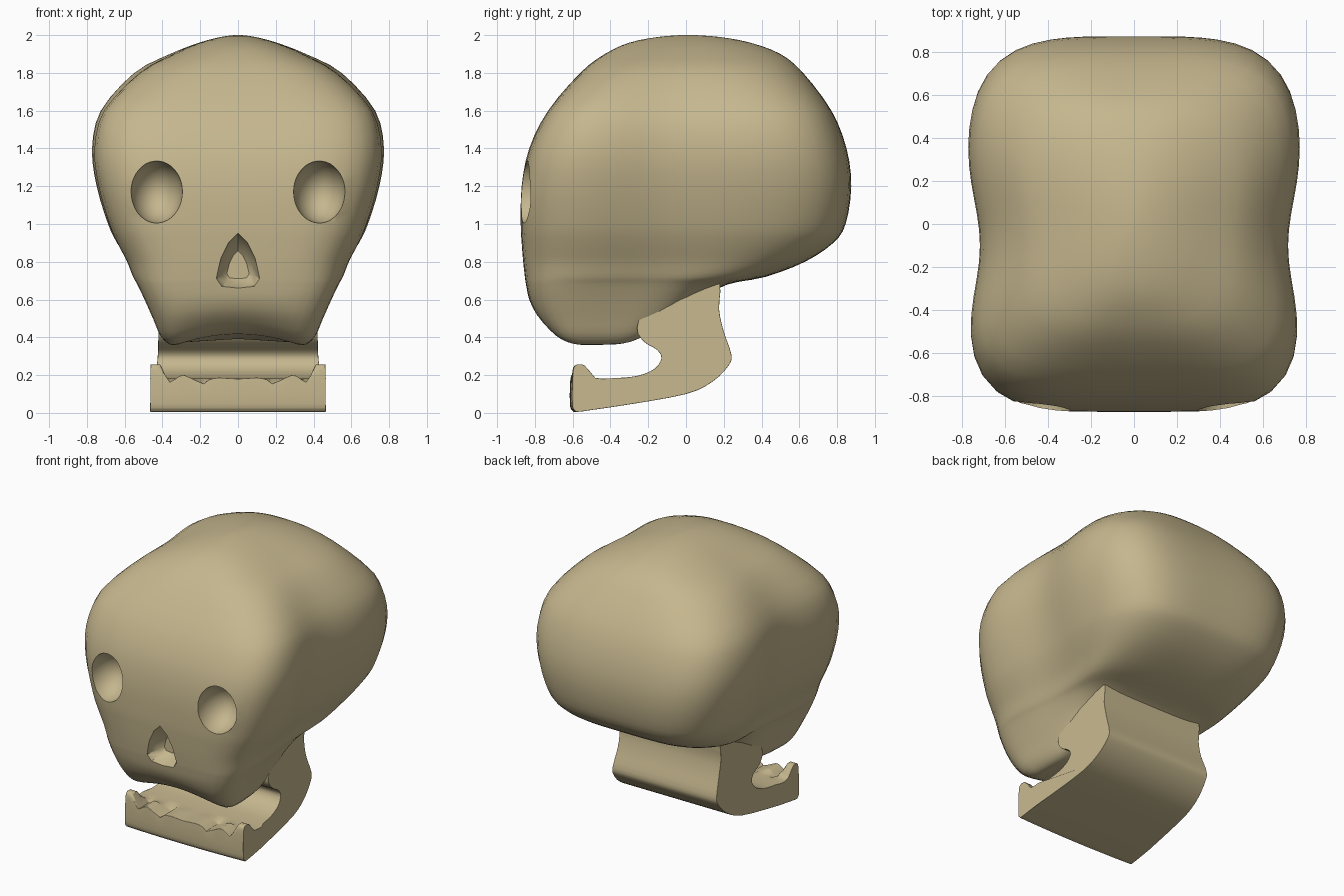
import bpy, bmesh, math
from mathutils import Vector

if "Cube" in bpy.data.objects:
    bpy.data.objects.remove(bpy.data.objects["Cube"])


def spline(pts, steps, closed=False):
    """Catmull-Rom interpolation through points of any dimension."""
    n, out = len(pts), []
    get = (lambda i: pts[i % n]) if closed else (lambda i: pts[max(0, min(n - 1, i))])
    for i in range(n if closed else n - 1):
        for k in range(steps):
            t = k / steps
            out.append([0.5 * (2 * b + (c - a) * t + (2 * a - 5 * b + 4 * c - d) * t * t
                               + (3 * b - a - 3 * c + d) * t ** 3)
                        for a, b, c, d in zip(get(i - 1), get(i), get(i + 1), get(i + 2))])
    if not closed:
        out.append(list(pts[-1]))
    return out


def loft(name, rings, fan_caps=False):
    """Skin closed rings of equal length and close both ends."""
    bm = bmesh.new()
    vr = [[bm.verts.new(p) for p in r] for r in rings]
    n = len(vr[0])
    for a, b in zip(vr, vr[1:]):
        for i in range(n):
            bm.faces.new((a[i], a[(i + 1) % n], b[(i + 1) % n], b[i]))
    for r in (vr[0], vr[-1]):
        if fan_caps:
            c = bm.verts.new(sum((v.co for v in r), Vector()) / n)
            for i in range(n):
                bm.faces.new((r[i], r[(i + 1) % n], c))
        else:
            bm.faces.new(r)
    bmesh.ops.recalc_face_normals(bm, faces=bm.faces)
    me = bpy.data.meshes.new(name)
    bm.to_mesh(me)
    bm.free()
    ob = bpy.data.objects.new(name, me)
    bpy.context.collection.objects.link(ob)
    return ob


def activate(ob):
    bpy.ops.object.select_all(action='DESELECT')
    ob.select_set(True)
    bpy.context.view_layer.objects.active = ob


def cut(ob, cutter):
    m = ob.modifiers.new("cut", 'BOOLEAN')
    m.operation, m.solver, m.object = 'DIFFERENCE', 'EXACT', cutter
    activate(ob)
    bpy.ops.object.modifier_apply(modifier=m.name)
    bpy.data.objects.remove(cutter)


# Cranium and face: stations of height, half width, front y, back y
stations = [
    (.345, .28, -.59, -.32), (.352, .345, -.635, -.26), (.40, .41, -.71, -.17),
    (.50, .455, -.79, -.02), (.60, .50, -.83, .08), (.68, .54, -.847, .22),
    (.72, .565, -.853, .42), (.80, .60, -.862, .63), (.90, .655, -.87, .78),
    (1.0, .70, -.875, .845), (1.2, .76, -.87, .875), (1.4, .785, -.83, .85),
    (1.6, .74, -.73, .77), (1.8, .57, -.56, .62), (1.9, .38, -.43, .50),
    (1.96, .22, -.30, .34), (1.99, .10, -.15, .18), (2.0, .02, -.03, .05)]


def skull_ring(z, w, yf, yb, count=72):
    t = min(1, max(0, (2 - z) / .4))
    ring = []
    for i in range(count):
        a = 2 * math.pi * (i + .5) / count
        c, s = math.cos(a), math.sin(a)
        n = 2.2 + (2.8 if s < 0 else 1.8) * t          # boxier at the front
        r = (abs(c) ** n + abs(s) ** n) ** (-1 / n)
        y = (yf + yb) / 2 + (yb - yf) / 2 * r * s
        x = w * r * c * (1 - .085 * math.exp(-((y + .1) / .3) ** 2))  # temple waist
        arch = .07 * max(0, 1 - (x / .36) ** 2) * max(0, (.6 - z) / .25)
        ring.append((x, y, z + arch))
    return ring


skull = loft("skull", [skull_ring(*s) for s in spline(stations, 3)], True)

# Eye sockets
for side in (-1, 1):
    bpy.ops.mesh.primitive_uv_sphere_add(segments=32, ring_count=20,
                                         location=(side * .432, -.865, 1.17))
    socket = bpy.context.object
    socket.scale = (.138, .19, .165)
    cut(skull, socket)

# Nose cavity, narrowing inwards
half = [(0, .95), (.05, .90), (.09, .82), (.118, .71), (.09, .665), (0, .655)]
outline = half + [(-x, z) for x, z in half[-2:0:-1]]


def nose_ring(y, k):
    return [(x * k, y, .765 + (z - .765) * k) for x, z in outline]


cut(skull, loft("nose_cutter", [nose_ring(-1.0, 1.05), nose_ring(-.86, 1),
                                nose_ring(-.77, .72), nose_ring(-.74, .5)]))

# Lower jaw: side profile (y, z) swept across x, with teeth along the front lip
profile = [
    (-.60, .012), (-.56, .008), (-.30, .045), (0, .10), (.14, .165), (.225, .25),
    (.24, .31), (.20, .43), (.175, .55), (.18, .68), (.12, .76), (-.08, .76),
    (-.20, .60), (-.26, .45), (-.22, .375), (-.155, .335), (-.13, .29), (-.165, .235),
    (-.25, .198), (-.36, .185), (-.48, .185), (-.525, .225), (-.56, .258),
    (-.60, .25), (-.612, .20), (-.615, .05)]
lip = [(0, .18), (.10, .187), (.15, .18), (.18, .155), (.22, .17), (.28, .20), (.32, .195),
       (.355, .155), (.385, .20), (.41, .255), (.60, .26)]


def lip_height(x):
    x = abs(x)
    for (a, h), (b, g) in zip(lip, lip[1:]):
        if x <= b:
            return h + (g - h) * (x - a) / (b - a)
    return lip[-1][1]


def jaw_ring(u):
    ring = []
    for y, z in spline(profile, 3, True):
        w = .465 - .03 * min(1, max(0, (y + .4) / .6)) - .04 * min(1, z / .45)
        if y < -.4:
            w += .02 * min(1, z / .25)
        x = u * w
        if y < -.45:
            z = min(z, lip_height(x))
        yy = y + (.012 * u * u if y < -.5 else 0)       # front bows slightly
        ring.append((x, yy, max(z, .003)))
    return ring


jaw = loft("lower_jaw", [jaw_ring(i / 18) for i in range(-18, 19)])
bev = jaw.modifiers.new("round_sides", 'BEVEL')
bev.width, bev.segments = .016, 3
bev.limit_method, bev.angle_limit = 'ANGLE', math.radians(60)

# Smooth shading and bone colour
bone = bpy.data.materials.new("bone")
bone.diffuse_color = (.56, .47, .27, 1)
bone.use_nodes = True
bone.node_tree.nodes["Principled BSDF"].inputs["Base Color"].default_value = bone.diffuse_color
for ob in (skull, jaw):
    activate(ob)
    bpy.ops.object.shade_smooth_by_angle(angle=math.radians(40))
    ob.data.materials.clear()
    ob.data.materials.append(bone)
